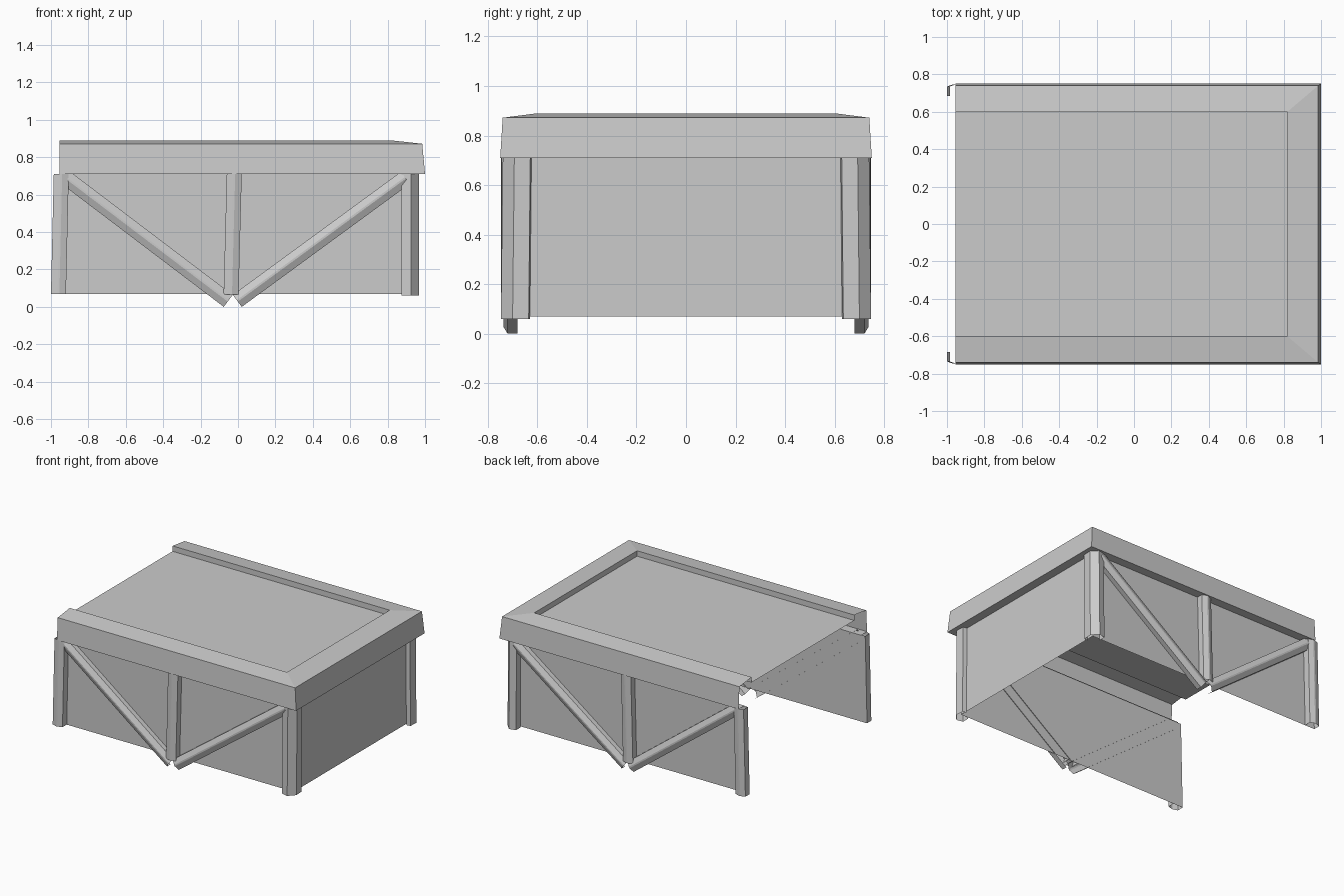
import bpy
from mathutils import Vector

if "Cube" in bpy.data.objects:
    bpy.data.objects.remove(bpy.data.objects["Cube"])


def sheet(name, rows):
    """Skin a surface between successive rows of points."""
    n = len(rows[0])
    verts = [tuple(p) for r in rows for p in r]
    faces = [(i * n + j, i * n + j + 1, (i + 1) * n + j + 1, (i + 1) * n + j)
             for i in range(len(rows) - 1) for j in range(n - 1)]
    me = bpy.data.meshes.new(name)
    me.from_pydata(verts, [], faces)
    ob = bpy.data.objects.new(name, me)
    bpy.context.collection.objects.link(ob)
    return ob


def mirror_y(ob):
    """Repeat a front part on the back side."""
    m = ob.modifiers.new("mirror", 'MIRROR')
    m.use_axis = (False, True, False)
    m.use_mirror_merge = False


def beam(name, start, end, across, back, side, ridge, half=0.04):
    """Channel with a shallow ridged front, running in the front wall plane."""
    a = Vector((across[0], 0, across[1])).normalized()
    profile = [(-half, back), (-half, side), (-0.005, ridge),
               (0.005, ridge), (half, side), (half, back)]
    rows = [[Vector((p[0], 0, p[1])) + a * u + Vector((0, -y, 0))
             for u, y in profile] for p in (start, end)]
    mirror_y(sheet(name, rows))


# Roof rim: section swept round three sides, open at the left end
section = [(0.82, 0.60, 0.85), (0.82, 0.60, 0.89), (0.985, 0.74, 0.872),
           (1.0, 0.75, 0.71), (0.93, 0.68, 0.71)]
LEFT = -0.955
sheet("roof_rim", [
    [(LEFT, -y, z) for x, y, z in section],
    [(x, -y, z) for x, y, z in section],
    [(x, y, z) for x, y, z in section],
    [(LEFT, y, z) for x, y, z in section]])

# Recessed roof panel
sheet("roof_panel", [[(LEFT, -0.6, 0.85), (0.82, -0.6, 0.85)],
                     [(LEFT, 0.6, 0.85), (0.82, 0.6, 0.85)]])

# Side walls and closed right end wall
mirror_y(sheet("side_wall", [[(-1.0, -0.685, 0.07), (0.935, -0.685, 0.07)],
                             [(-0.985, -0.685, 0.71), (0.935, -0.685, 0.71)]]))
sheet("end_wall", [[(0.935, -0.685, 0.07), (0.935, 0.685, 0.07)],
                   [(0.935, -0.685, 0.71), (0.935, 0.685, 0.71)]])

# Upright posts in the middle and at the open end
beam("middle_post", (-0.037, 0.065), (-0.02, 0.71), (1, 0), 0.685, 0.73, 0.745)
beam("open_end_post", (-0.96, 0.07), (-0.945, 0.71), (1, 0), 0.685, 0.735, 0.747)

# Diagonal braces meeting at the bottom centre
beam("left_brace", (-0.052, 0.032), (-0.92, 0.69), (0.60, 0.80), 0.68, 0.72, 0.737)
beam("right_brace", (-0.004, 0.032), (0.895, 0.69), (-0.60, 0.80), 0.68, 0.72, 0.737)

# Chamfered corner posts at the closed end
corner = [(0.875, -0.685), (0.875, -0.735), (0.925, -0.747),
          (0.968, -0.70), (0.965, -0.635), (0.935, -0.63)]
mirror_y(sheet("corner_post", [[(x, y, 0.06) for x, y in corner],
                               [(x, y * 0.99, 0.71) for x, y in corner]]))
